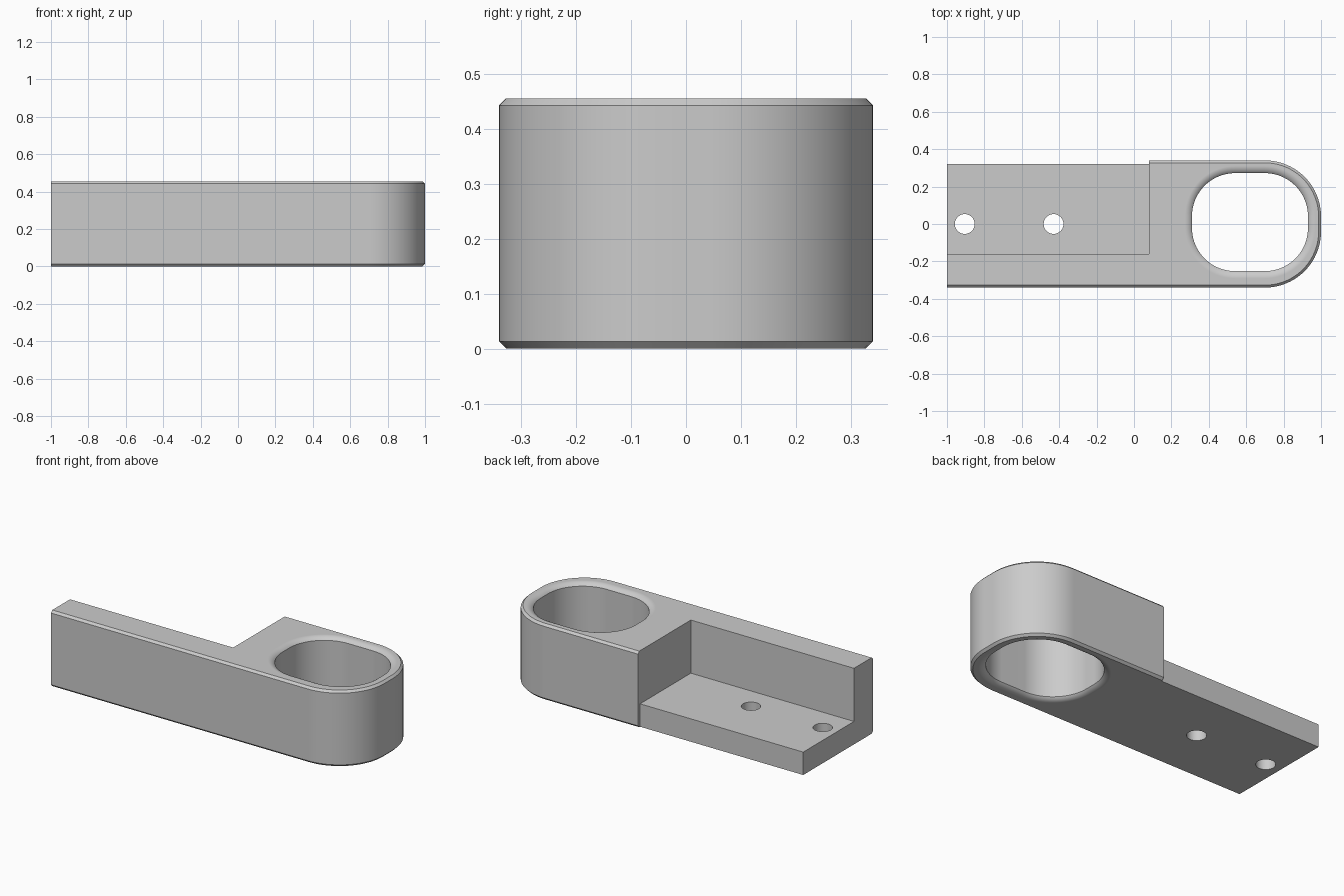
import bpy, bmesh, math

cube = bpy.data.objects.get("Cube")
if cube:
    bpy.data.objects.remove(cube, do_unlink=True)

HEIGHT, CHAMFER = 0.455, 0.013
FLOOR, STEP_X = 0.137, 0.08

grey = bpy.data.materials.new("plain grey")
grey.use_nodes = True
grey.diffuse_color = (0.6, 0.6, 0.6, 1)
grey.node_tree.nodes["Principled BSDF"].inputs["Base Color"].default_value = (0.6, 0.6, 0.6, 1)


def arc(cx, cy, r, start, steps=20):
    """Quarter turn, counter-clockwise."""
    return [(cx + r * math.cos(start + math.pi / 2 * i / steps),
             cy + r * math.sin(start + math.pi / 2 * i / steps)) for i in range(steps + 1)]


def loft(name, rings):
    """Closed solid through a stack of (outline, z) rings."""
    bm = bmesh.new()
    loops = [[bm.verts.new((x, y, z)) for x, y in pts] for pts, z in rings]
    n = len(loops[0])
    for low, high in zip(loops, loops[1:]):
        for i in range(n):
            j = (i + 1) % n
            bm.faces.new((low[i], low[j], high[j], high[i]))
    bm.faces.new(loops[0][::-1])
    bm.faces.new(loops[-1])
    mesh = bpy.data.meshes.new(name)
    bm.to_mesh(mesh)
    bm.free()
    obj = bpy.data.objects.new(name, mesh)
    bpy.context.collection.objects.link(obj)
    mesh.materials.append(grey)
    return obj


def body_outline(inset):
    """Square left end, rounded right end."""
    r, half = 0.3, 0.34
    pts = arc(1 - r, r - half, r - inset, -math.pi / 2)
    pts += arc(1 - r, half - r, r - inset, 0)
    return pts + [(-1, half - inset), (-1, inset - half)]


def slot_outline(grow):
    """Rounded slot, widened by grow."""
    cx, cy, dx, dy, r = 0.62, 0.01, 0.08, 0.032, 0.23
    pts = []
    for k, (sx, sy) in enumerate([(1, 1), (-1, 1), (-1, -1), (1, -1)]):
        pts += arc(cx + sx * dx, cy + sy * dy, r + grow, k * math.pi / 2)
    return pts


def box(name, x0, x1, y0, y1, z0, z1):
    pts = [(x0, y0), (x1, y0), (x1, y1), (x0, y1)]
    return loft(name, [(pts, z0), (pts, z1)])


# Bracket body with chamfered top and bottom edges
body = loft("bracket_body", [(body_outline(CHAMFER), 0), (body_outline(0), CHAMFER),
                             (body_outline(0), HEIGHT - CHAMFER), (body_outline(CHAMFER), HEIGHT)])

# Slot cutter, flaring out at both mouths
R, OPEN, N = 0.05, math.radians(50), 8
flare = [(R * math.sin(OPEN) - R * math.sin(OPEN * i / N), R * (1 - math.cos(OPEN * i / N)))
         for i in range(N + 1)]
flare = [(R * math.sin(OPEN) - w, d) for w, d in flare]
mouth = [(R * math.sin(OPEN) - w, d) for w, d in flare]
wide = slot_outline(mouth[0][0])
rings = [(wide, -0.1)] + [(slot_outline(w), d) for w, d in mouth]
rings += [(slot_outline(w), HEIGHT - d) for w, d in reversed(mouth)] + [(wide, HEIGHT + 0.1)]
cutters = [loft("slot_cutter", rings)]

# Notch above the mounting plate, and the trim along the plate's back edge
cutters.append(box("notch_cutter", -1.2, STEP_X, -0.16, 0.5, FLOOR, 0.6))
cutters.append(box("plate_edge_cutter", -1.2, STEP_X, 0.32, 0.5, -0.1, 0.3))

# Screw holes
for x in (-0.905, -0.43):
    ring = [p for k in range(4) for p in arc(x, 0, 0.053, k * math.pi / 2, 10)[:-1]]
    cutters.append(loft("screw_hole_cutter", [(ring, -0.1), (ring, 0.3)]))

bpy.ops.object.select_all(action='DESELECT')
body.select_set(True)
bpy.context.view_layer.objects.active = body
for cutter in cutters:
    mod = body.modifiers.new("cut", 'BOOLEAN')
    mod.operation, mod.solver, mod.object = 'DIFFERENCE', 'EXACT', cutter
    bpy.ops.object.modifier_apply(modifier=mod.name)
    bpy.data.objects.remove(cutter, do_unlink=True)

# Smooth curved walls, crisp edges
bpy.ops.object.shade_smooth_by_angle(angle=math.radians(30))
normals = body.modifiers.new("face_normals", 'WEIGHTED_NORMAL')
normals.keep_sharp = True
